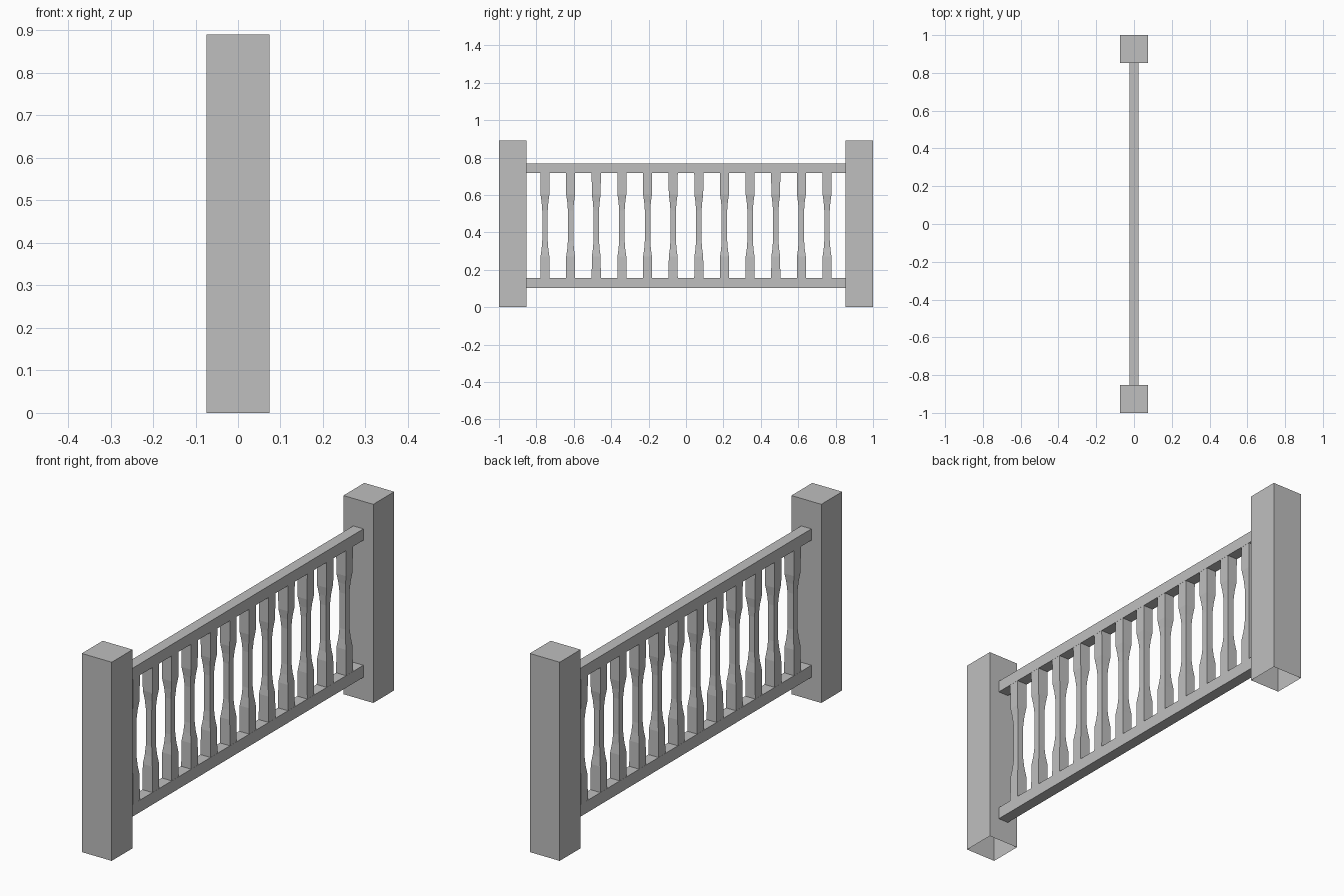
import bpy, bmesh

cube = bpy.data.objects.get("Cube")
if cube:
    bpy.data.objects.remove(cube, do_unlink=True)

GREY = (0.52, 0.52, 0.52, 1)
paint = bpy.data.materials.new("plain_grey")
paint.use_nodes = True
paint.diffuse_color = GREY
paint.node_tree.nodes["Principled BSDF"].inputs["Base Color"].default_value = GREY


def square_column(name, y, profile, half_y=None, caps=(True, True)):
    """Stack square sections (z, half width) into one flat-faced part."""
    bm = bmesh.new()
    rings = []
    for z, h in profile:
        d = half_y or h
        rings.append([bm.verts.new((sx * h, sy * d, z))
                      for sx, sy in ((-1, -1), (1, -1), (1, 1), (-1, 1))])
    for low, high in zip(rings, rings[1:]):
        for i in range(4):
            j = (i + 1) % 4
            bm.faces.new((low[i], low[j], high[j], high[i]))
    if caps[0]:
        bm.faces.new(rings[0][::-1])
    if caps[1]:
        bm.faces.new(rings[-1])
    mesh = bpy.data.meshes.new(name)
    bm.to_mesh(mesh)
    bm.free()
    mesh.materials.append(paint)
    obj = bpy.data.objects.new(name, mesh)
    obj.location.y = y
    bpy.context.collection.objects.link(obj)
    return obj


POST_HALF = 0.074
RAIL_HALF = 0.025
RAIL_REACH = 1 - 2 * POST_HALF
LOWER_RAIL = (0.102, 0.156)
UPPER_RAIL = (0.716, 0.767)

# End posts, open underneath
for name, side in (("front_post", -1), ("back_post", 1)):
    square_column(name, side * (1 - POST_HALF),
                  [(0, POST_HALF), (0.89, POST_HALF)], caps=(False, True))

# Rails between the posts
for name, heights in (("lower_rail", LOWER_RAIL), ("upper_rail", UPPER_RAIL)):
    square_column(name, 0, [(z, RAIL_HALF) for z in heights], half_y=RAIL_REACH)

# Balusters with a narrow waist, mirrored about mid height
COUNT, END = 12, 0.754
middle = (LOWER_RAIL[1] + UPPER_RAIL[0]) / 2
reach = UPPER_RAIL[0] - middle
upper = [(0.08, 0.0145), (0.125, 0.018), (0.165, 0.0235), (reach, 0.0245)]
profile = ([(middle - d, h) for d, h in reversed(upper)]
           + [(middle + d, h) for d, h in upper])
for i in range(COUNT):
    square_column(f"baluster_{i + 1}", -END + 2 * END * i / (COUNT - 1),
                  profile, caps=(False, False))
